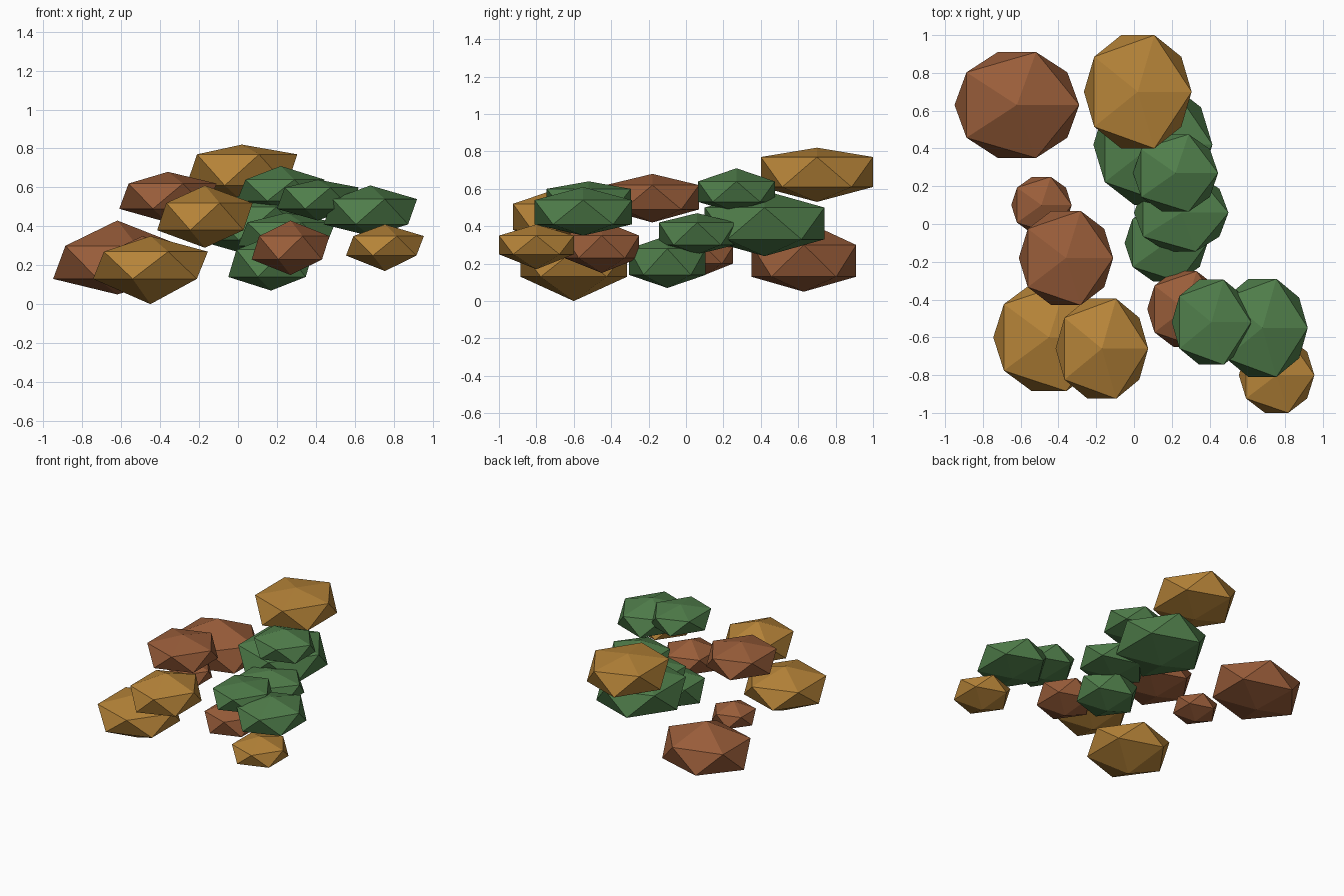
import bpy
import bmesh

cube = bpy.data.objects.get("Cube")
if cube:
    bpy.data.objects.remove(cube, do_unlink=True)


def make_material(name, colour):
    material = bpy.data.materials.new(name)
    material.use_nodes = True
    rgba = (*colour, 1)
    material.diffuse_color = rgba
    shader = next(n for n in material.node_tree.nodes if n.type == "BSDF_PRINCIPLED")
    shader.inputs["Base Color"].default_value = rgba
    shader.inputs["Roughness"].default_value = 0.9
    return material


def make_clump(name, material, centre, half_size, levels):
    """Flat-shaded squashed icosahedron; levels are the heights of its
    top point, upper ring, lower ring and bottom point."""
    bm = bmesh.ops and bmesh.new()
    bmesh.ops.create_icosphere(bm, subdivisions=1, radius=1)
    reach_x = max(v.co.x for v in bm.verts)
    reach_y = max(v.co.y for v in bm.verts)
    top, upper, lower, bottom = levels
    for v in bm.verts:
        x, y, z = v.co
        v.co.x = centre[0] + x / reach_x * half_size[0]
        v.co.y = centre[1] + y / reach_y * half_size[1]
        if abs(z) > 0.9:
            v.co.z = top if z > 0 else bottom
        else:
            v.co.z = upper if z > 0 else lower
    mesh = bpy.data.meshes.new(name)
    bm.to_mesh(mesh)
    bm.free()
    mesh.materials.append(material)
    clump = bpy.data.objects.new(name, mesh)
    bpy.context.scene.collection.objects.link(clump)
    return clump


green = make_material("leaf green", (0.08, 0.21, 0.07))
ochre = make_material("autumn ochre", (0.47, 0.23, 0.04))
russet = make_material("autumn russet", (0.32, 0.11, 0.042))

# Russet clumps
make_clump("russet_clump_back", russet, (-.62, .63), (.33, .28), (.43, .3, .13, .05))
make_clump("russet_clump_small", russet, (-.49, .1), (.16, .15), (.35, .29, .2, .14))
make_clump("russet_clump_middle", russet, (-.36, -.18), (.25, .25), (.68, .62, .49, .42))
make_clump("russet_clump_front", russet, (.27, -.45), (.2, .2), (.43, .35, .23, .15))

# Ochre clumps
make_clump("ochre_clump_back", ochre, (.02, .7), (.285, .3), (.82, .77, .61, .53))
make_clump("ochre_clump_low", ochre, (-.45, -.6), (.295, .285), (.35, .27, .13, 0))
make_clump("ochre_clump_high", ochre, (-.17, -.66), (.245, .265), (.61, .52, .38, .29))
make_clump("ochre_clump_side", ochre, (.755, -.8), (.2, .2), (.41, .35, .25, .17))

# Green clumps
make_clump("green_clump_side", green, (.68, -.55), (.24, .26), (.61, .54, .41, .35))
make_clump("green_clump_front", green, (.41, -.52), (.21, .225), (.64, .6, .49, .43))
make_clump("green_clump_top", green, (.22, .27), (.225, .205), (.71, .64, .53, .47))
make_clump("green_clump_large", green, (.1, .42), (.315, .32), (.59, .5, .33, .24))
make_clump("green_clump_middle", green, (.25, .06), (.25, .205), (.47, .42, .3, .25))
make_clump("green_clump_low", green, (.17, -.1), (.22, .205), (.35, .28, .14, .07))
